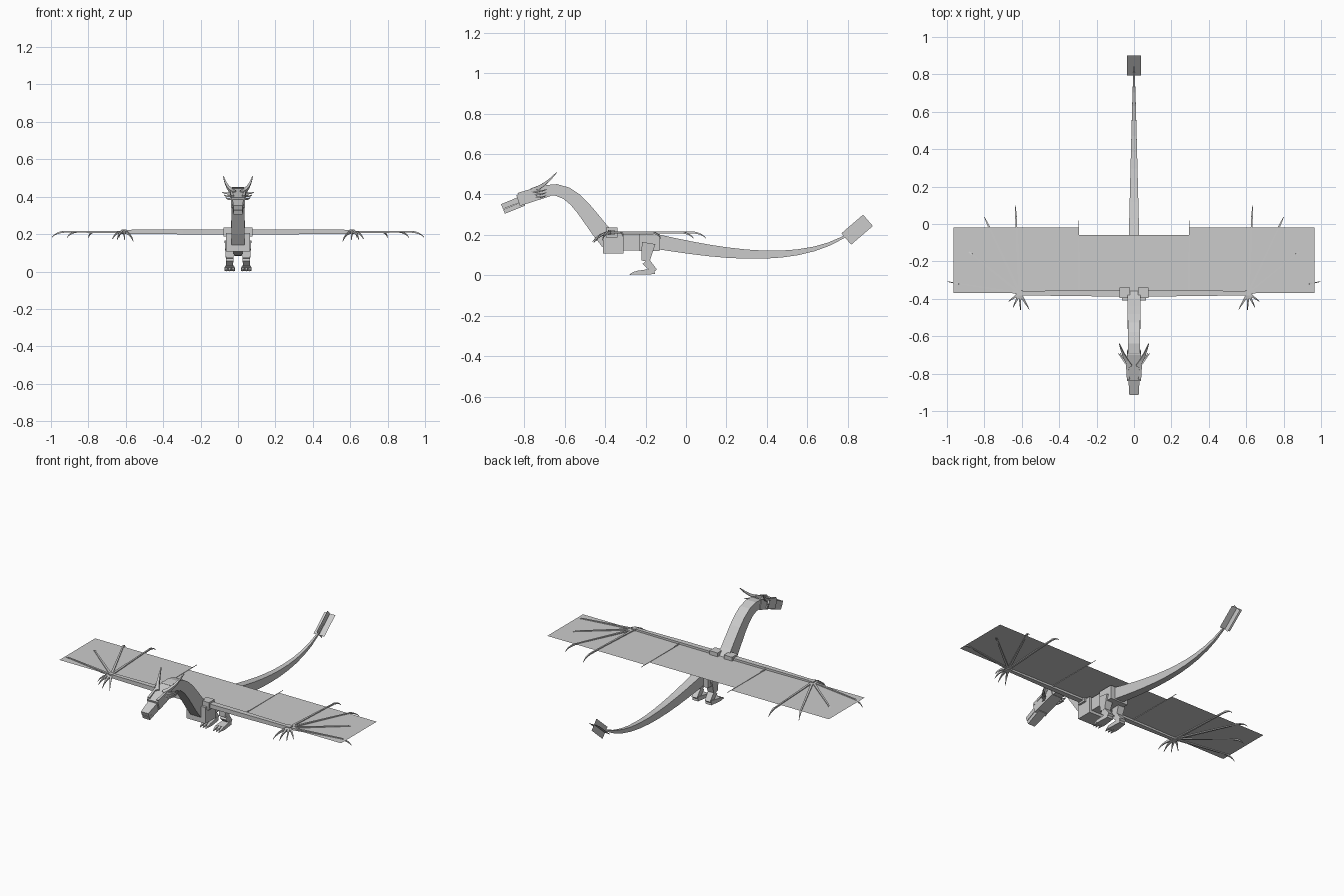
import bpy
from math import sin, cos, radians
from mathutils import Vector

default_cube = bpy.data.objects.get("Cube")
if default_cube:
    bpy.data.objects.remove(default_cube, do_unlink=True)

# One flat grey for the whole creature
tone = (.6, .6, .6, 1)
grey = bpy.data.materials.new("stone grey")
grey.use_nodes = True
grey.diffuse_color = tone
grey.node_tree.nodes["Principled BSDF"].inputs["Base Color"].default_value = tone

RIGHTWARD = Vector((1, 0, 0))
UPWARD = Vector((0, 0, 1))


def make(name, verts, faces, mirror=False):
    """Create a grey mesh object, optionally mirrored to the other side."""
    mesh = bpy.data.meshes.new(name)
    mesh.from_pydata(verts, [], faces)
    mesh.materials.append(grey)
    part = bpy.data.objects.new(name, mesh)
    bpy.context.collection.objects.link(part)
    if mirror:
        part.modifiers.new("mirror", 'MIRROR')


def bezier(controls, t):
    """Point on the smooth curve steered by the control points."""
    points = [Vector(c) for c in controls]
    while len(points) > 1:
        points = [a.lerp(b, t) for a, b in zip(points, points[1:])]
    return points[0]


def sweep(name, controls, start, end, steps=1, mirror=False, sideways=False):
    """Four-sided bar along a curve, from start to end (half width, half height)."""
    path = [bezier(controls, i / steps) for i in range(steps + 1)]
    verts, faces = [], []
    for i, point in enumerate(path):
        tangent = path[min(i + 1, steps)] - path[max(i - 1, 0)]
        tangent.normalize()
        side = tangent.cross(UPWARD) if sideways else RIGHTWARD
        side = (side - tangent * side.dot(tangent)).normalized()
        rise = side.cross(tangent)
        width, height = Vector(start).lerp(Vector(end), i / steps)
        side, rise = side * width, rise * height
        verts += [point - side - rise, point + side - rise,
                  point + side + rise, point - side + rise]
        if i:
            ring = [len(verts) - 4 + k for k in range(4)]
            for a, b in zip(ring, ring[1:] + ring[:1]):
                faces.append((a - 4, b - 4, b, a))
    faces += [(3, 2, 1, 0), ring]
    make(name, verts, faces, mirror)


def spine(name, controls, start, end, steps=1):
    """Bar on the centre line; controls are (y, z)."""
    sweep(name, [(0, y, z) for y, z in controls], start, end, steps)


def block(name, x, back, front, z, size, mirror=False):
    """Straight box running from back to front."""
    sweep(name, [(x, back, z), (x, front, z)], size, size, mirror=mirror)


def claw(name, base, tip, lift, thickness):
    """Hooked spike pair that rises by lift before reaching its tip."""
    bend = base.lerp(tip, .7) + UPWARD * lift
    sweep(name, [base, bend, tip], (thickness, thickness), (.001, .001),
          steps=4, mirror=True, sideways=True)


# Body
block("chest", 0, -.41, -.31, .157, (.065, .05))
block("belly", 0, -.32, -.2, .164, (.05, .04))
block("hips", 0, -.23, -.13, .162, (.06, .042))
block("shoulder", .05, -.395, -.34, .212, (.028, .024), mirror=True)

# Neck, head and snout
spine("neck", [(-.38, .17), (-.5, .3), (-.55, .45), (-.7, .42)],
      (.035, .045), (.032, .026), steps=7)
spine("skull", [(-.68, .42), (-.83, .37)], (.036, .03), (.038, .028))
spine("upper_snout", [(-.81, .38), (-.91, .34)], (.031, .014), (.025, .013))
spine("lower_jaw", [(-.8, .356), (-.9, .315)], (.029, .012), (.024, .011))
sweep("brow_ridge", [(.03, -.83, .4), (.04, -.72, .435)],
      (.008, .008), (.005, .006), mirror=True)

# Horns and cheek spikes
sweep("horn", [(.02, -.76, .42), (.06, -.7, .44), (.078, -.64, .508)],
      (.012, .012), (.002, .002), steps=4, mirror=True)
for i, name in enumerate(("upper", "middle", "lower")):
    base = Vector((.03, -.76, .42 - .015 * i))
    claw(name + "_cheek_spike", base, base + Vector((.055 - .01 * i, .07, .005)), -.01, .007)

# Tail with two crossed fins
spine("tail", [(-.16, .17), (.2, .1), (.6, .04), (.84, .23)],
      (.03, .037), (.003, .003), steps=12)
fin_start, fin_end = Vector((0, .793, .18)), Vector((0, .9, .272))
upright = (fin_end - fin_start).cross(RIGHTWARD).normalized()
for name, across in (("flat_fin", RIGHTWARD), ("upright_fin", upright)):
    half = across * .037
    make(name, [fin_start - half, fin_start + half, fin_end + half, fin_end - half],
         [(0, 1, 2, 3)])

# Legs, feet and toes
hip, knee, ankle, sole = [Vector((.045, y, z)) for y, z in
                          ((-.185, .16), (-.2, .07), (-.155, .02), (-.24, .013))]
sweep("thigh", [hip, knee], (.026, .034), (.02, .02), mirror=True)
sweep("shin", [knee, ankle], (.02, .02), (.018, .014), mirror=True)
sweep("foot", [ankle, sole], (.02, .014), (.027, .01), mirror=True)
for name, offset in (("inner", -.019), ("middle", 0), ("outer", .019)):
    base = sole + RIGHTWARD * offset
    claw(name + "_toe", base, base + Vector((0, -.04, -.011)), .006, .009)

# Wing membrane: a deep outer panel and a shallower panel by the body
level, elbow, edge = .212, .295, .965
front, back, notch = -.37, -.02, -.06
rim = [(0, front), (elbow, front), (edge, front), (edge, back),
       (elbow, back), (elbow, notch), (0, notch)]
make("wing_membrane", [(x, y, level) for x, y in rim],
     [(0, 1, 5, 6), (1, 2, 3, 4, 5)], mirror=True)

# Wing arm, elbow spur and wrist
wrist = Vector((.61, front, level))
joint = Vector((elbow, front, level))
sweep("upper_arm", [(.06, front, level), joint], (.017, .013), (.016, .013),
      mirror=True, sideways=True)
sweep("forearm", [joint, wrist], (.016, .013), (.011, .011), mirror=True, sideways=True)
sweep("elbow_spur", [joint, (elbow, .02, level)], (.004, .004), (.001, .001),
      mirror=True, sideways=True)
block("wrist", wrist.x, front - .013, front + .017, level, (.014, .012), mirror=True)

# Wing fingers fanning from the wrist, each with a drooping claw
fan = (("first", 3, .47), ("second", 25, .45), ("third", 51, .39), ("fourth", 81, .39))
for name, angle, length in fan:
    heading = Vector((sin(radians(angle)), cos(radians(angle)), 0))
    tip = wrist + heading * length
    knuckle = tip - heading * .06
    sweep(name + "_wing_finger", [wrist, knuckle], (.007, .006), (.004, .004),
          mirror=True, sideways=True)
    claw(name + "_finger_claw", knuckle, tip - UPWARD * .03, .015, .005)

# Hand claws spread in front of the wrist
for i, name in enumerate(("inner", "second", "third", "outer")):
    angle = radians(28 * i - 30)
    reach = Vector((sin(angle), -cos(angle), -.5)) * (.1 - .008 * i)
    claw(name + "_hand_claw", wrist, wrist + reach, .03, .008)
